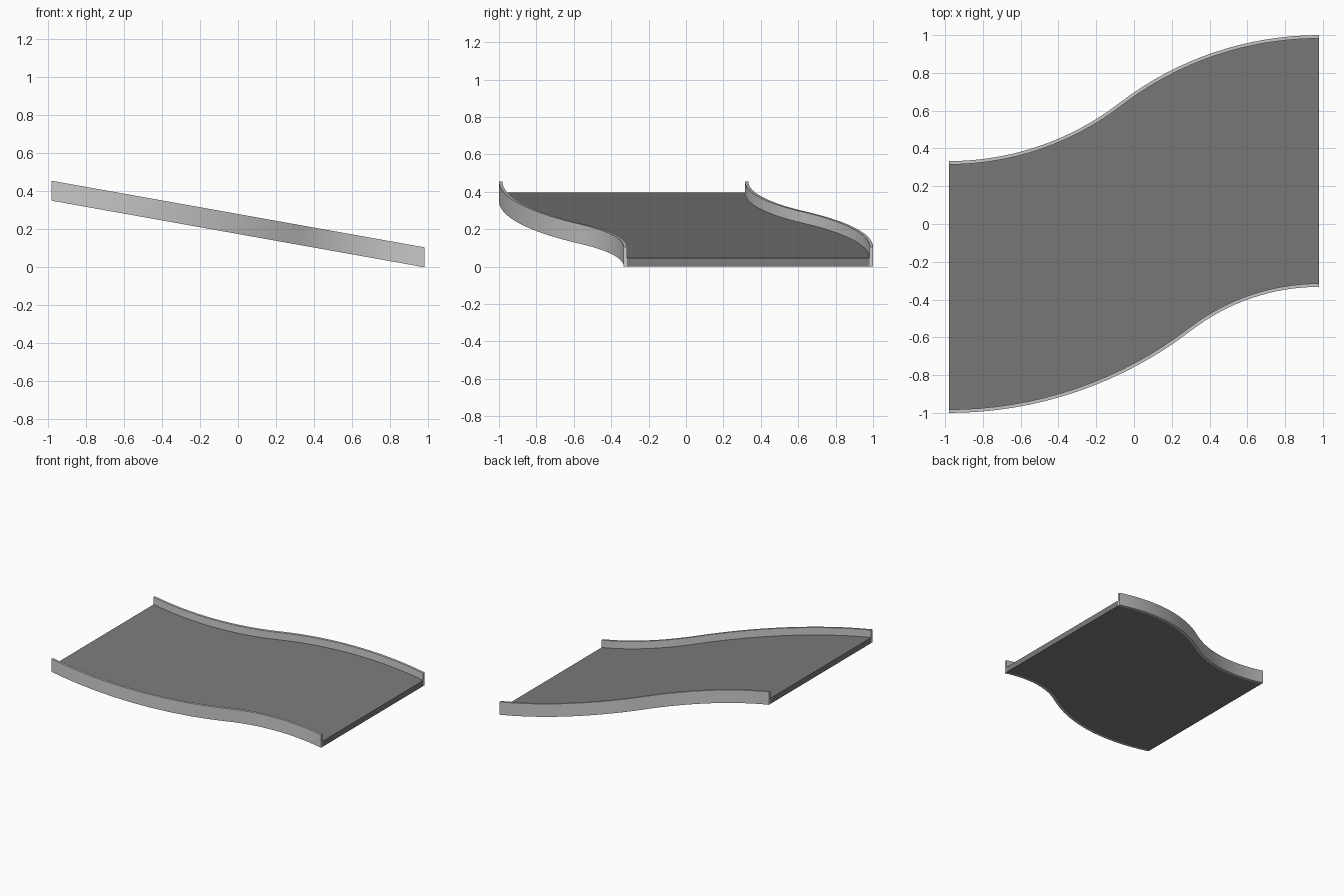
import bpy, bmesh, math

if "Cube" in bpy.data.objects:
    bpy.data.objects.remove(bpy.data.objects["Cube"])

X = 0.98            # half length
RISE = 0.667        # sideways shift of each edge along the length
SLOPE = 0.35 / (2 * X)
WALL = 0.018
RAIL_H, FLOOR_H = 0.105, 0.045
SEGS = 16


def s_curve(y0, split, offset=0.0):
    """Two tangent arcs from (-X, y0) to (X, y0 + RISE), shifted along the normal."""
    total = ((2 * X) ** 2 + RISE ** 2) / (2 * RISE)
    r1, r2 = total * split, total * (1 - split)
    end = math.asin(2 * X / total)
    pts = []
    for i in range(SEGS + 1):
        a = end * i / SEGS
        r = r1 - offset
        pts.append((-X + r * math.sin(a), y0 + r1 - r * math.cos(a)))
    for i in range(SEGS - 1, -1, -1):
        a = end * i / SEGS
        r = r2 + offset
        pts.append((X - r * math.sin(a), y0 + RISE - r2 + r * math.cos(a)))
    return pts


def sloped_prism(name, side_a, side_b, height):
    """Fill between two curves on the slope and extrude straight up."""
    bm = bmesh.new()
    outline = side_a + side_b[::-1]
    verts = [bm.verts.new((x, y, (X - x) * SLOPE)) for x, y in outline]
    base = bm.faces.new(verts)
    geo = bmesh.ops.extrude_face_region(bm, geom=[base], use_keep_orig=True)
    top = [g for g in geo["geom"] if isinstance(g, bmesh.types.BMVert)]
    bmesh.ops.translate(bm, verts=top, vec=(0, 0, height))
    bmesh.ops.recalc_face_normals(bm, faces=bm.faces)
    mesh = bpy.data.meshes.new(name)
    bm.to_mesh(mesh)
    bm.free()
    obj = bpy.data.objects.new(name, mesh)
    bpy.context.collection.objects.link(obj)
    bpy.context.view_layer.objects.active = obj
    bpy.ops.object.select_all(action='DESELECT')
    obj.select_set(True)
    bpy.ops.object.shade_smooth_by_angle(angle=math.radians(30))
    return obj


FRONT = (-1.0, 0.655)
BACK = (1.0 - RISE, 0.46)
front_inner = s_curve(*FRONT, WALL)
back_inner = s_curve(*BACK, -WALL)

# Side rails
sloped_prism("front_rail", s_curve(*FRONT), front_inner, RAIL_H)
sloped_prism("back_rail", back_inner, s_curve(*BACK), RAIL_H)

# Dark sloping deck between the rails
deck = sloped_prism("ramp_deck", front_inner, back_inner, FLOOR_H)
dark = bpy.data.materials.new("dark_grey")
dark.diffuse_color = (0.2, 0.2, 0.2, 1)
dark.use_nodes = True
dark.node_tree.nodes["Principled BSDF"].inputs["Base Color"].default_value = dark.diffuse_color
deck.data.materials.append(dark)
